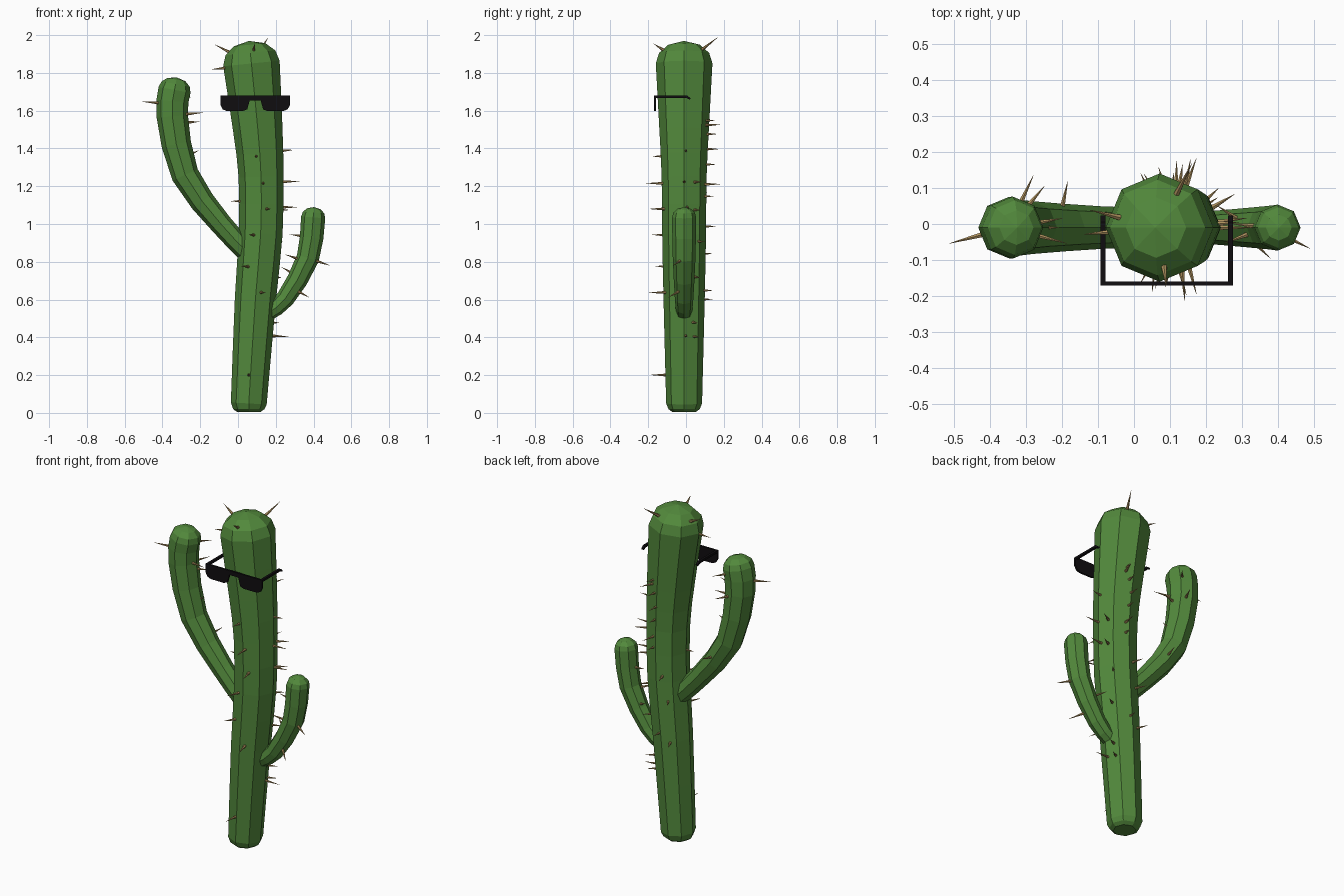
import bpy, bmesh, random
from math import sin, cos, pi, radians
from mathutils import Vector

if "Cube" in bpy.data.objects:
    bpy.data.objects.remove(bpy.data.objects["Cube"])

random.seed(4)
YC = -0.01  # depth of the plant's middle plane


def material(name, color):
    m = bpy.data.materials.new(name)
    m.diffuse_color = (*color, 1)
    m.use_nodes = True
    m.node_tree.nodes["Principled BSDF"].inputs["Base Color"].default_value = m.diffuse_color
    return m


GREEN = material("cactus_green", (0.085, 0.25, 0.045))
TAN = material("spine_tan", (0.42, 0.28, 0.11))
BLACK = material("glasses_black", (0.005, 0.004, 0.005))


def finish(bm, name, mat):
    bmesh.ops.recalc_face_normals(bm, faces=bm.faces)
    me = bpy.data.meshes.new(name)
    bm.to_mesh(me)
    bm.free()
    me.materials.append(mat)
    ob = bpy.data.objects.new(name, me)
    bpy.context.collection.objects.link(ob)
    return ob


def smooth_path(pts):
    # Catmull-Rom refinement of (x, z, radius) points
    p = [Vector(q) for q in pts]
    p = [2 * p[0] - p[1]] + p + [2 * p[-1] - p[-2]]
    out = []
    for i in range(1, len(p) - 2):
        a, b, c, d = p[i - 1:i + 3]
        for t in (0, 0.5):
            out.append(0.5 * (2 * b + (c - a) * t + (2 * a - 5 * b + 4 * c - d) * t * t
                              + (3 * b - a - 3 * c + d) * t ** 3))
    return out + [p[-2]]


def frame(path, i):
    d = path[min(i + 1, len(path) - 1)] - path[max(i - 1, 0)]
    t = Vector((d.x, 0, d.y)).normalized()
    return Vector((path[i].x, YC, path[i].y)), t, Vector((t.z, 0, -t.x)), path[i].z


def around(n, a):
    return cos(a) * n + sin(a) * Vector((0, 1, 0))


def stem(name, path, cap, sides=8):
    bm = bmesh.new()
    sections = [frame(path, i) for i in range(len(path))]
    c, t, n, r = sections[-1]
    # domed tip
    for a in (radians(28), radians(56)):
        sections.append((c + t * cap * sin(a), t, n, r * cos(a)))
    rings = [[bm.verts.new(sc + sr * around(sn, 2 * pi * k / sides)) for k in range(sides)]
             for sc, st, sn, sr in sections]
    tip = bm.verts.new(c + t * cap)
    for k in range(sides):
        j = (k + 1) % sides
        for lo, hi in zip(rings, rings[1:]):
            bm.faces.new((lo[k], lo[j], hi[j], hi[k]))
        bm.faces.new((rings[-1][k], rings[-1][j], tip))
    bm.faces.new(rings[0][::-1])
    return finish(bm, name, GREEN)


def spines(name, path, specs):
    # each spec: height, angle round the stem (-90 = front), visible length
    bm = bmesh.new()
    for z, ang, length in specs:
        i = min(range(len(path)), key=lambda k: abs(path[k].y - z))
        c, t, n, r = frame(path, i)
        # spines on the dome tilt upward, the others stand square to the stem
        tilt = radians(32) if z > path[-1].y else 0
        if not tilt:
            c = c + t * ((z - c.z) / t.z)
        d = around(n, radians(ang)) * cos(tilt) + t * sin(tilt)
        size = length + 0.015
        rot = d.to_track_quat('Z', 'Y').to_matrix().to_4x4()
        rot.translation = c + d * (r * 0.95 - 0.015 + size / 2)
        bmesh.ops.create_cone(bm, cap_ends=True, segments=6, radius1=0.009,
                              radius2=0.0005, depth=size, matrix=rot)
    return finish(bm, name, TAN)


# main trunk, with a rounded foot
foot = [Vector((0.057, 0.005, 0.062)), Vector((0.057, 0.02, 0.083))]
trunk = foot + smooth_path([(0.057, 0.05, 0.095), (0.092, 0.6, 0.109), (0.12, 0.95, 0.116),
                            (0.122, 1.25, 0.119), (0.105, 1.5, 0.131), (0.071, 1.85, 0.15)])
stem("trunk", trunk, 0.12)

# two upturned arms
left = smooth_path([(0.05, 0.85, 0.055), (-0.09, 1.0, 0.059), (-0.28, 1.26, 0.073),
                    (-0.348, 1.57, 0.083), (-0.336, 1.71, 0.086)])
right = smooth_path([(0.16, 0.53, 0.042), (0.25, 0.605, 0.049), (0.37, 0.82, 0.06),
                     (0.398, 1.035, 0.064)])
stem("left_arm", left, 0.067)
stem("right_arm", right, 0.055)

# spines: the prominent ones placed, the trunk's back scattered
back = [(0.4 + 0.08 * k + random.uniform(0, 0.04), random.uniform(20, 140),
         random.uniform(0.04, 0.07)) for k in range(15)]
spines("trunk_spines", trunk, back + [
    (1.9, 165, 0.08), (1.84, 185, 0.07), (1.9, 60, 0.1), (1.9, -80, 0.05),
    (1.52, 70, 0.08), (1.38, 5, 0.06), (1.22, 0, 0.09), (1.09, 8, 0.08),
    (1.36, -100, 0.05), (1.215, -85, 0.09), (1.21, 80, 0.08), (1.08, -75, 0.08),
    (1.12, 185, 0.05), (0.94, -110, 0.07), (0.77, -120, 0.07), (0.64, -75, 0.09),
    (0.415, 5, 0.09), (0.2, -95, 0.08)])
spines("left_arm_spines", left, [
    (1.635, 195, 0.09), (1.575, -15, 0.09), (1.53, 10, 0.07), (1.34, 0, 0.05),
    (1.55, 65, 0.08), (1.68, 50, 0.07), (1.15, 75, 0.07)])
spines("right_arm_spines", right, [
    (0.82, -25, 0.08), (0.8, 200, 0.07), (0.93, 175, 0.06), (0.66, -40, 0.08),
    (0.72, 150, 0.07)])

# sunglasses: half outline mirrored about the bridge, then extruded
MID = 0.091
half = [(0.184, 1.68), (0.184, 1.63), (0.172, 1.607), (0.15, 1.598), (0.065, 1.598),
        (0.042, 1.607), (0.029, 1.655)]
outline = [(MID + x, z) for x, z in half] + [(MID - x, z) for x, z in reversed(half)]


def plate(name, points, across, depth):
    # across places a flat point in space; depth is the thickness vector
    bm = bmesh.new()
    f = bm.faces.new([bm.verts.new(across(a, b)) for a, b in points])
    ext = bmesh.ops.extrude_face_region(bm, geom=[f])
    bmesh.ops.translate(bm, vec=Vector(depth),
                        verts=[v for v in ext["geom"] if isinstance(v, bmesh.types.BMVert)])
    return finish(bm, name, BLACK)


plate("glasses_front", outline, lambda a, b: (a, -0.17, b), (0, 0.011, 0))

# bent temples
side = [(-0.165, 1.68), (0.006, 1.68), (0.024, 1.666), (0.02, 1.658), (0.002, 1.667),
        (-0.165, 1.667)]
for name, x in (("glasses_left_temple", MID - 0.184), ("glasses_right_temple", MID + 0.17)):
    plate(name, side, lambda a, b: (x, a, b), (0.014, 0, 0))
